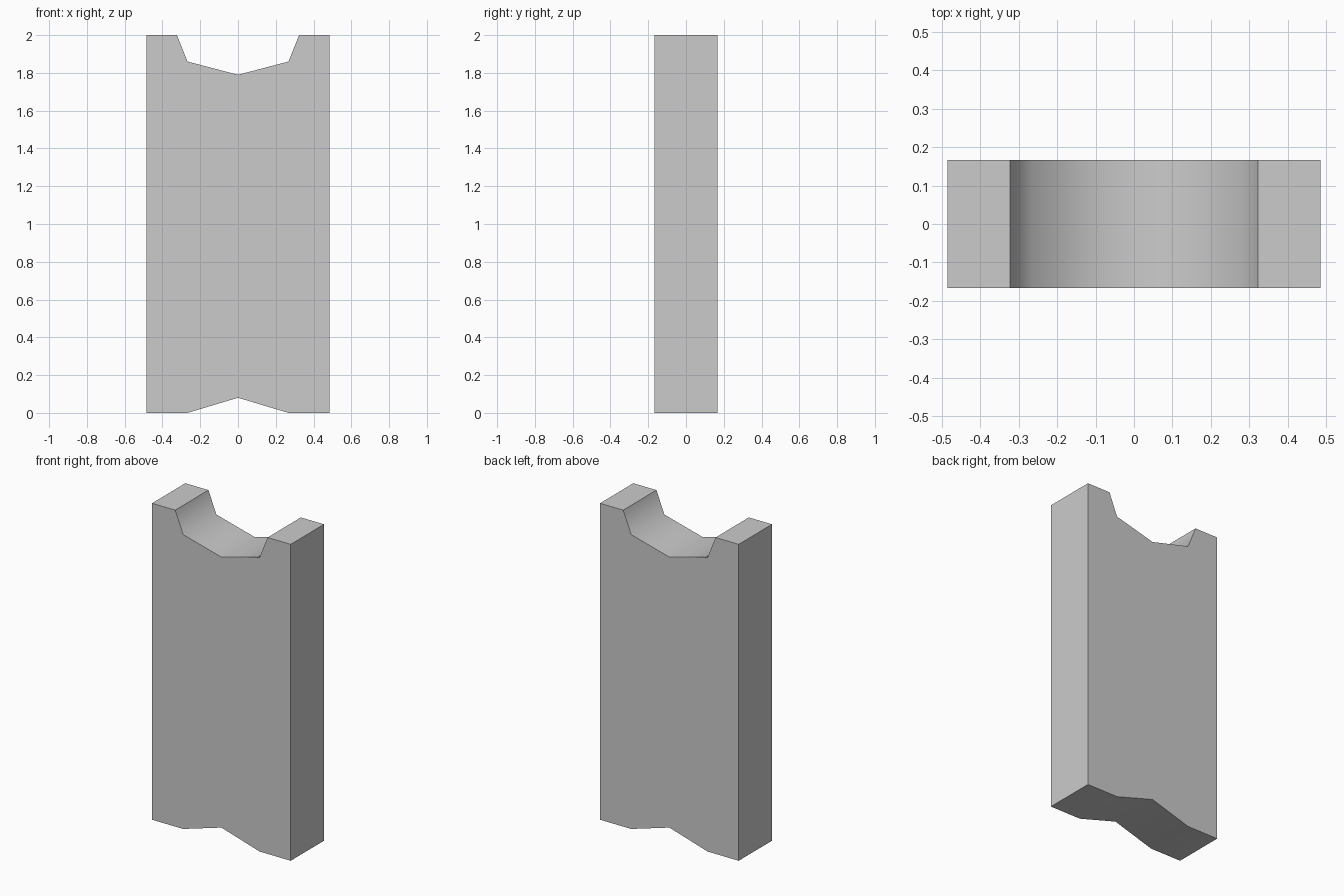
import bpy, bmesh, math

if "Cube" in bpy.data.objects:
    bpy.data.objects.remove(bpy.data.objects["Cube"])

HALF_DEPTH = 0.166

# right half of the front outline, from bottom centre up to top centre
half = [(0, 0.08), (0.267, 0), (0.485, 0), (0.485, 2),
        (0.323, 2), (0.267, 1.86), (0, 1.79)]
outline = half + [(-x, z) for x, z in reversed(half[1:-1])]

# extrude the outline from front to back
bm = bmesh.new()
front = bm.faces.new([bm.verts.new((x, -HALF_DEPTH, z)) for x, z in outline])
ext = bmesh.ops.extrude_face_region(bm, geom=[front], use_keep_orig=True)
back = [v for v in ext["geom"] if isinstance(v, bmesh.types.BMVert)]
bmesh.ops.translate(bm, vec=(0, 2 * HALF_DEPTH, 0), verts=back)
bmesh.ops.recalc_face_normals(bm, faces=bm.faces)

mesh = bpy.data.meshes.new("notched_slab")
bm.to_mesh(mesh)
bm.free()
slab = bpy.data.objects.new("notched_slab", mesh)
bpy.context.collection.objects.link(slab)

# smooth the shallow bends of the notch, keep the corners sharp
bpy.context.view_layer.objects.active = slab
slab.select_set(True)
bpy.ops.object.shade_smooth_by_angle(angle=math.radians(60))
